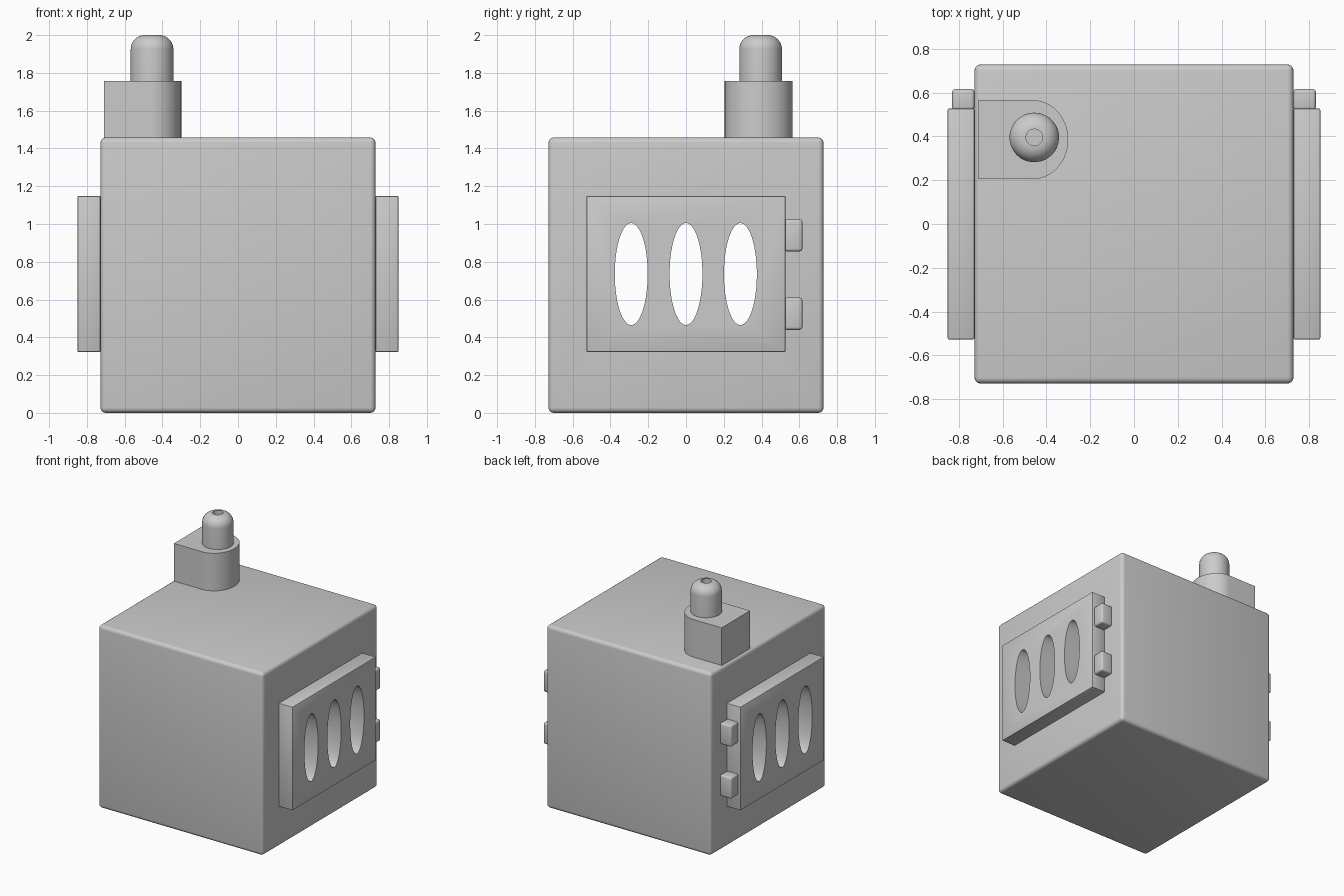
import bpy, bmesh, math
from mathutils import Matrix

if "Cube" in bpy.data.objects:
    bpy.data.objects.remove(bpy.data.objects["Cube"])


def finish(obj):
    """Apply modifiers, then smooth the curved faces while keeping edges sharp."""
    bpy.ops.object.select_all(action='DESELECT')
    obj.select_set(True)
    bpy.context.view_layer.objects.active = obj
    for m in list(obj.modifiers):
        bpy.ops.object.modifier_apply(modifier=m.name)
    bpy.ops.object.shade_smooth_by_angle(angle=math.radians(32))
    return obj


def from_bmesh(name, bm):
    bmesh.ops.recalc_face_normals(bm, faces=bm.faces)
    mesh = bpy.data.meshes.new(name)
    bm.to_mesh(mesh)
    bm.free()
    obj = bpy.data.objects.new(name, mesh)
    bpy.context.collection.objects.link(obj)
    return obj


def box(name, lo, hi, bevel=0.0, segments=3):
    bm = bmesh.new()
    size = [b - a for a, b in zip(lo, hi)]
    mid = [(a + b) / 2 for a, b in zip(lo, hi)]
    bmesh.ops.create_cube(bm, size=1, matrix=Matrix.Translation(mid) @ Matrix.Diagonal((*size, 1)))
    if bevel:
        bmesh.ops.bevel(bm, geom=bm.edges[:], offset=bevel, segments=segments,
                        profile=0.5, affect='EDGES')
    return from_bmesh(name, bm)


def prism(name, points, z0, z1):
    """Extrude an xy outline from z0 to z1."""
    bm = bmesh.new()
    face = bm.faces.new([bm.verts.new((x, y, z0)) for x, y in points])
    ext = bmesh.ops.extrude_face_region(bm, geom=[face])
    bmesh.ops.translate(bm, vec=(0, 0, z1 - z0),
                        verts=[v for v in ext['geom'] if isinstance(v, bmesh.types.BMVert)])
    return from_bmesh(name, bm)


def cut(obj, cutter):
    m = obj.modifiers.new("windows", 'BOOLEAN')
    m.operation, m.solver, m.object = 'DIFFERENCE', 'EXACT', cutter


# Cutter: three elliptical tunnels running right through along x
bm = bmesh.new()
for y in (-0.29, 0, 0.288):
    bmesh.ops.create_cone(bm, cap_ends=True, segments=64, radius1=1, radius2=1, depth=2.4,
                          matrix=Matrix.Translation((0, y, 0.735))
                          @ Matrix.Diagonal((1, 0.087, 0.27, 1))
                          @ Matrix.Rotation(math.pi / 2, 4, 'Y'))
tunnels = from_bmesh("tunnel_cutter", bm)
tunnels.hide_render = True

# Main cube body
body = box("body", (-0.728, -0.728, 0.005), (0.728, 0.728, 1.463), 0.028, 4)
for v in body.data.vertices:
    v.co.z -= 0.005
cut(body, tunnels)
finish(body)

# Side doors and their hinges, mirrored left and right
for side, s in (("right", 1), ("left", -1)):
    xs = sorted((s * 0.728, s * 0.85))
    door = box(side + "_door", (xs[0], -0.527, 0.322), (xs[1], 0.527, 1.148), 0.006, 2)
    cut(door, tunnels)
    finish(door)
    xs = sorted((s * 0.728, s * 0.83))
    for i, z in enumerate((0.525, 0.94)):
        finish(box(f"{side}_hinge_{i + 1}", (xs[0], 0.52, z - 0.085),
                   (xs[1], 0.616, z + 0.085), 0.014, 3))

bpy.data.objects.remove(tunnels)

# D-shaped chimney block
arc = [(-0.46 + 0.16 * math.cos(a), 0.385 + 0.18 * math.sin(a))
       for a in (math.pi * (i / 32 - 0.5) for i in range(33))]
finish(prism("chimney_block", [(-0.71, 0.565), (-0.71, 0.205)] + arc, 1.455, 1.758))

# Chimney pipe: rounded top with a small bore
profile = [(0, 1.75), (0.113, 1.75)]
profile += [(0.038 + 0.075 * math.cos(a), 1.925 + 0.075 * math.sin(a))
            for a in (math.pi / 2 * i / 10 for i in range(11))]
profile += [(0.038, 1.8), (0, 1.8)]
bm = bmesh.new()
verts = [bm.verts.new((r, 0, z)) for r, z in profile]
edges = [bm.edges.new(p) for p in zip(verts, verts[1:])]
bmesh.ops.spin(bm, geom=verts + edges, cent=(0, 0, 0), axis=(0, 0, 1),
               angle=2 * math.pi, steps=48, use_merge=True)
bmesh.ops.remove_doubles(bm, verts=bm.verts, dist=1e-5)
bmesh.ops.translate(bm, verts=bm.verts, vec=(-0.455, 0.395, 0))
finish(from_bmesh("chimney_pipe", bm))
